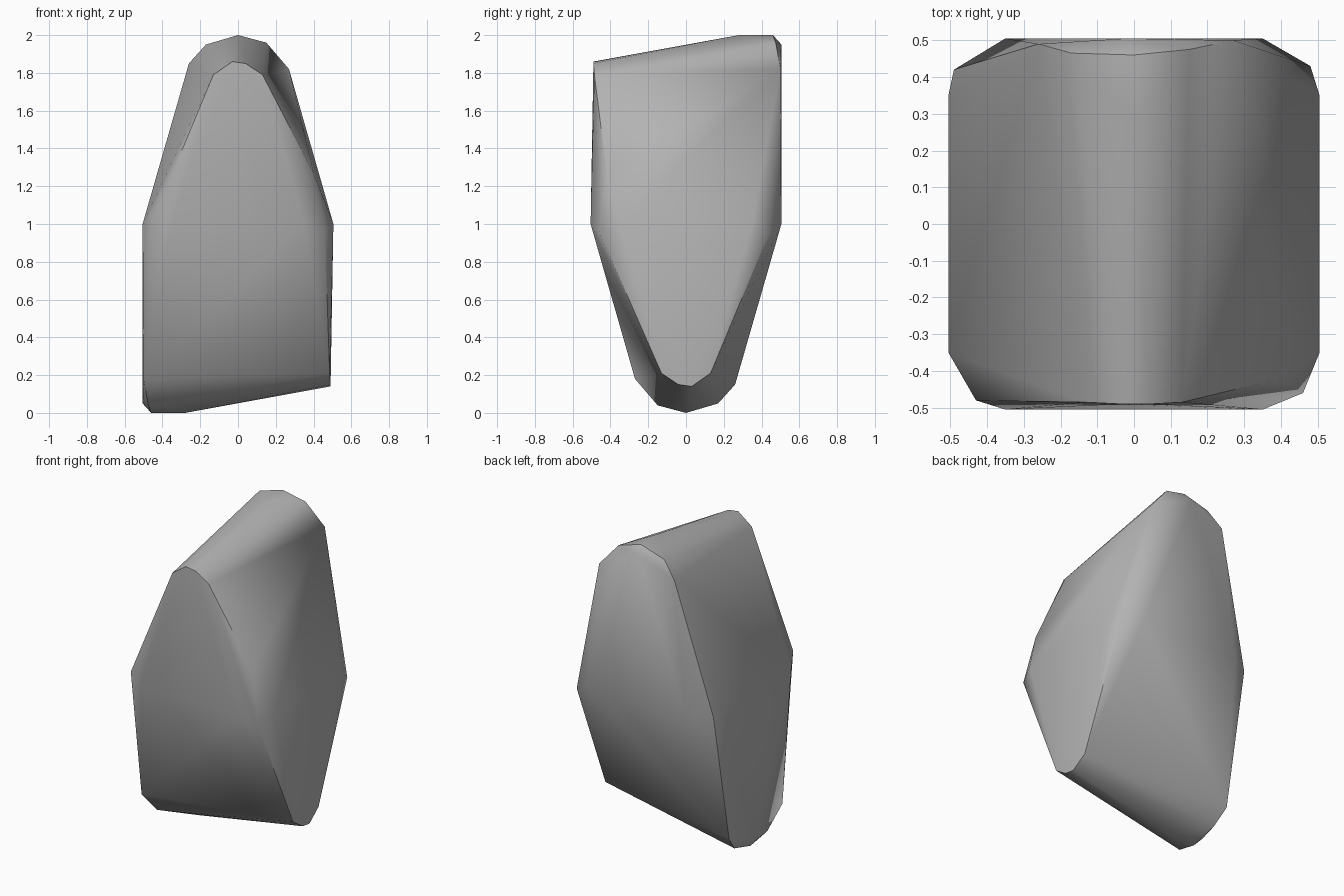
import bpy
import bmesh
from math import radians

default_cube = bpy.data.objects.get("Cube")
if default_cube:
    bpy.data.objects.remove(default_cube, do_unlink=True)


def make_material(name, value):
    mat = bpy.data.materials.new(name)
    mat.use_nodes = True
    colour = (value, value, value, 1.0)
    mat.diffuse_color = colour
    mat.node_tree.nodes["Principled BSDF"].inputs["Base Color"].default_value = colour
    return mat


def turned_over(point):
    """Swap the upper ridge (along y) for the lower ridge (along x)."""
    x, y, z = point
    return (-y, -x, 2 - z)


# Blunt end of the upper ridge, at the back
blunt_end = [
    (0, .28, 2), (0, .46, 2), (-.02, .505, 1.95), (-.17, .465, 1.95),
    (.15, .475, 1.96), (-.26, .49, 1.85), (.27, .5, 1.82),
]
# Narrow end of the upper ridge, at the front
narrow_end = [(-.03, -.49, 1.86), (.04, -.49, 1.85), (-.13, -.485, 1.79), (.13, -.485, 1.79)]

# Bevelled waist and its worn corners
waist = [(sx * a, sy * b, 1) for sx in (-1, 1) for sy in (-1, 1)
         for a, b in ((.35, .505), (.505, .35))]
corners = [(-.43, -.48, 1.07), (.48, .43, .93), (.46, -.46, .96),
           (.4, -.42, 1.27), (-.49, .42, 1)]

ridge = blunt_end + narrow_end
points = ridge + [turned_over(p) for p in ridge] + waist + corners

# Stone body wrapped tightly around the ridge and waist points
bm = bmesh.new()
for p in points:
    bm.verts.new(p)
bmesh.ops.convex_hull(bm, input=bm.verts)
loose = [v for v in bm.verts if not v.link_faces]
bmesh.ops.delete(bm, geom=loose, context="VERTS")
bmesh.ops.recalc_face_normals(bm, faces=bm.faces)

mesh = bpy.data.meshes.new("rock")
bm.to_mesh(mesh)
bm.free()
mesh.materials.append(make_material("stone grey", .45))

rock = bpy.data.objects.new("rock", mesh)
bpy.context.collection.objects.link(rock)
bpy.ops.object.select_all(action="DESELECT")
rock.select_set(True)
bpy.context.view_layer.objects.active = rock
bpy.ops.object.shade_smooth_by_angle(angle=radians(35))
